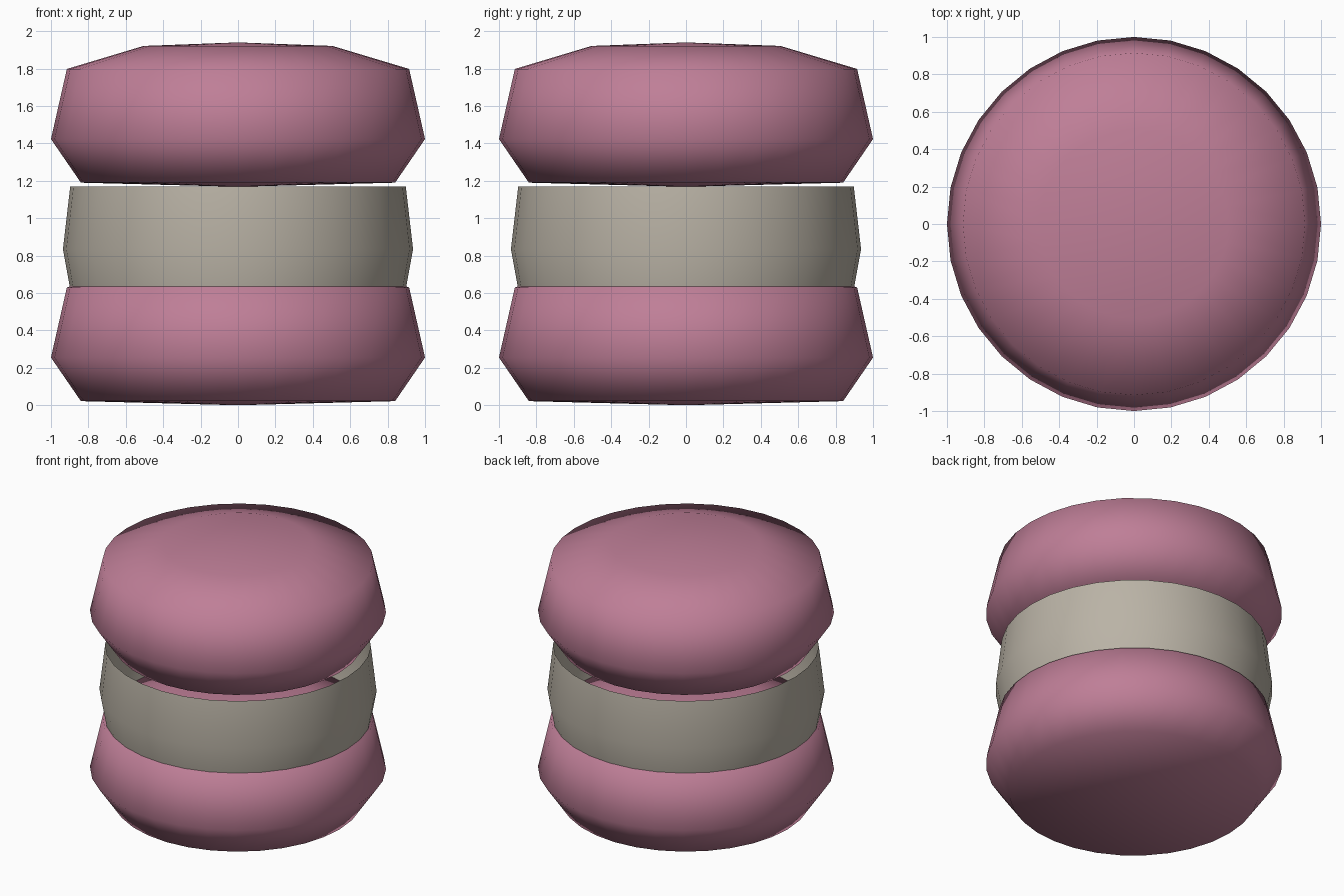
import bpy, bmesh
from math import cos, sin, pi

if "Cube" in bpy.data.objects:
    bpy.data.objects.remove(bpy.data.objects["Cube"])

SIDES = 32


def material(name, rgb):
    m = bpy.data.materials.new(name)
    m.diffuse_color = (*rgb, 1)
    m.use_nodes = True
    m.node_tree.nodes["Principled BSDF"].inputs["Base Color"].default_value = m.diffuse_color
    return m


def lathe(name, profile, mat, z=0.0):
    """Revolve (radius, height) points, listed bottom to top, around z."""
    bm = bmesh.new()
    rings = []
    for r, h in profile:
        n = SIDES if r > 0 else 1
        rings.append([bm.verts.new((r * cos(2 * pi * i / SIDES), r * sin(2 * pi * i / SIDES), h))
                      for i in range(n)])
    for low, high in zip(rings, rings[1:]):
        for i in range(SIDES):
            j = (i + 1) % SIDES
            if len(low) == 1:
                bm.faces.new((low[0], high[j], high[i]))
            elif len(high) == 1:
                bm.faces.new((low[i], low[j], high[0]))
            else:
                bm.faces.new((low[i], low[j], high[j], high[i]))
    for f in bm.faces:
        f.smooth = True
    mesh = bpy.data.meshes.new(name)
    bm.to_mesh(mesh)
    bm.free()
    mesh.materials.append(mat)
    obj = bpy.data.objects.new(name, mesh)
    obj.location.z = z
    bpy.context.collection.objects.link(obj)
    return obj


pink = material("pink_biscuit", (0.52, 0.21, 0.31))
cream = material("cream", (0.49, 0.45, 0.38))

# Two identical domed biscuit shells, stacked
shell = [(0, 0), (0.84, 0.022), (1.0, 0.255), (0.915, 0.63), (0.505, 0.753), (0, 0.772)]
lathe("bottom_shell", shell, pink)
lathe("top_shell", shell, pink, 1.168)

# Open band of filling between them
lathe("filling", [(0.897, 0.62), (0.936, 0.835), (0.897, 1.17)], cream)
